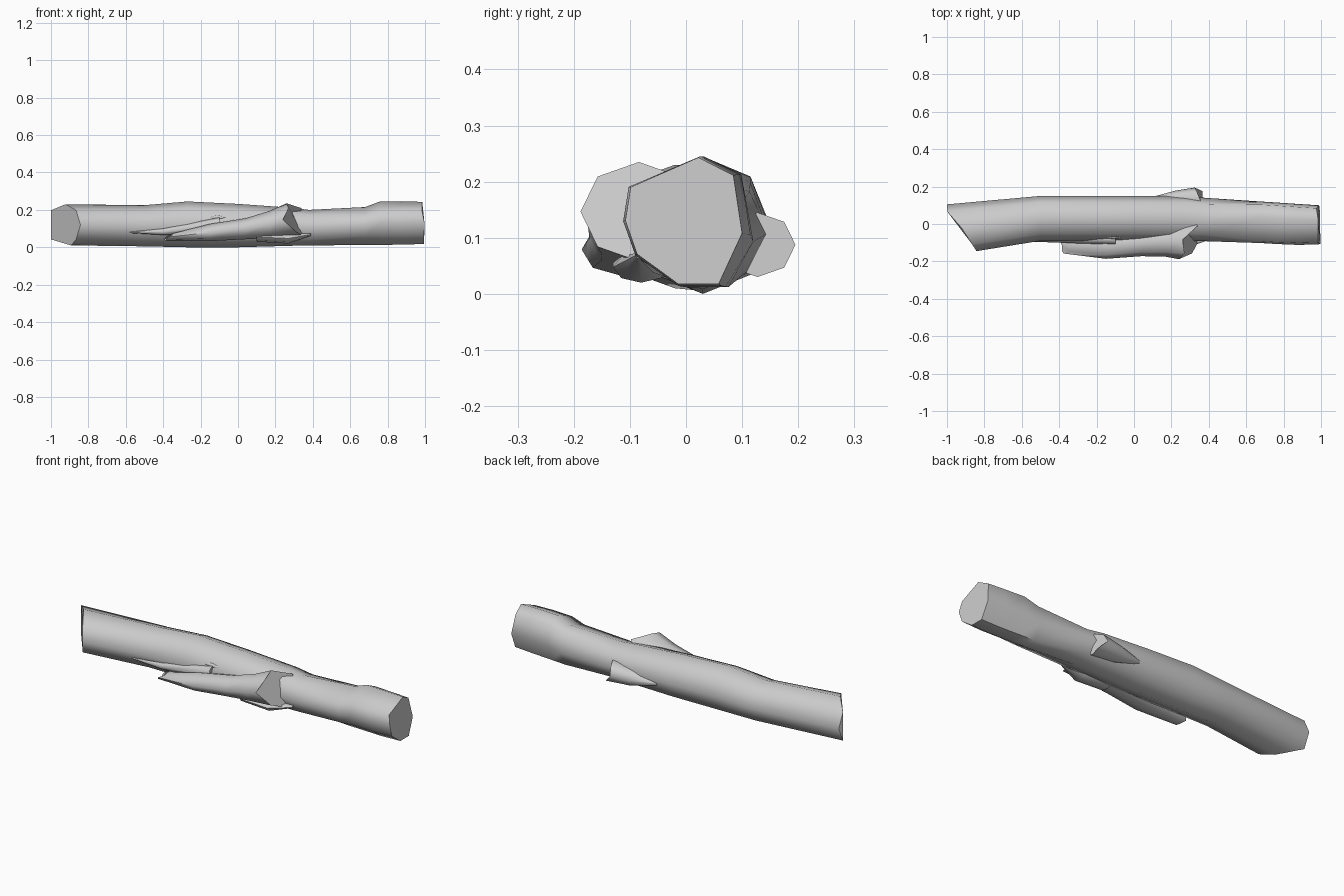
import bpy, math
from mathutils import Vector

if "Cube" in bpy.data.objects:
    bpy.data.objects.remove(bpy.data.objects["Cube"])

OCT = [(math.cos(math.radians(a)), math.sin(math.radians(a)))
       for a in (135, 90, 45, 0, -45, -90, -135, 180)]
# irregular outline of the sawn right end
END = [(-.91, .53), (.25, 1), (.85, .72), (1, -.2), (.6, -1), (-.1, -1), (-.8, -.53), (-1, 0)]


def loft(name, rings):
    """Skin a list of equal-length rings and close both ends."""
    n = len(rings[0])
    verts = [v for r in rings for v in r]
    faces = [(i * n + j, i * n + (j + 1) % n, (i + 1) * n + (j + 1) % n, (i + 1) * n + j)
             for i in range(len(rings) - 1) for j in range(n)]
    faces += [tuple(reversed(range(n))), tuple(range(len(verts) - n, len(verts)))]
    me = bpy.data.meshes.new(name)
    me.from_pydata(verts, [], faces)
    import bmesh
    bm = bmesh.new()
    bm.from_mesh(me)
    bmesh.ops.recalc_face_normals(bm, faces=bm.faces)
    bm.to_mesh(me)
    bm.free()
    ob = bpy.data.objects.new(name, me)
    bpy.context.collection.objects.link(ob)
    bpy.ops.object.select_all(action='DESELECT')
    ob.select_set(True)
    bpy.context.view_layer.objects.active = ob
    bpy.ops.object.shade_smooth_by_angle(angle=math.radians(60))
    return ob


def ring(x, y0, y1, z0, z1, prof=OCT, jag=None):
    """Outline fitted to a y/z box, with optional x offset per point."""
    jag = jag or [0] * 8
    return [Vector((x + dx, (y0 + y1) / 2 + (y1 - y0) / 2 * p, (z0 + z1) / 2 + (z1 - z0) / 2 * q))
            for (p, q), dx in zip(prof, jag)]


# fallen trunk, left end cut at a slant
left = ring(0, -.145, .105, .01, .23)
for v in left:
    v.x = -.935 - .64 * v.y - (.03 if v.y > .05 and v.z < .2 else 0) + (.03 if v.z < .03 else 0)
    v.x = max(v.x, -1)
loft("trunk", [
    left,
    ring(-.5, -.09, .15, .005, .225),
    ring(-.27, -.09, .15, .0, .245),
    ring(.0, -.09, .15, .0, .232),
    ring(.28, -.09, .148, .008, .212),
    ring(.38, -.092, .14, .01, .2),
    ring(.68, -.102, .12, .012, .215, END),
    ring(.76, -.107, .115, .013, .245, END),
    ring(.88, -.112, .107, .014, .245, END),
    ring(.985, -.108, .1, .018, .243, END, [0, 0, -.01, .005, .01, .01, .01, .012])])

# side branch lying along the front, widening into the trunk
loft("front_branch", [
    ring(-.385, -.158, -.075, .035, .075, OCT, [.04, .04, .03, 0, -.01, 0, 0, .01]),
    ring(-.15, -.186, -.05, .033, .125),
    ring(.04, -.172, -.03, .043, .155),
    ring(.17, -.175, -.01, .05, .195),
    ring(.27, -.188, .02, .058, .235, OCT, [.0, -.01, .07, .05, .07, .08, .04, -.03])])

# thin splinter trailing from the branch
loft("bark_splinter", [
    ring(-.58, -.093, -.083, .076, .082),
    ring(-.4, -.1, -.07, .066, .1),
    ring(-.1, -.11, -.05, .075, .16)])

# root flare beneath the branch base
loft("branch_flare", [
    ring(.1, -.13, -.03, .03, .08),
    ring(.27, -.13, -.03, .02, .075),
    ring(.39, -.09, -.07, .062, .075)])

# short broken stub on the back
loft("back_stub", [
    ring(.08, .12, .14, .08, .1),
    ring(.22, .08, .178, .04, .13),
    ring(.335, .06, .195, .03, .145, OCT, [.02, .02, .0, -.01, .03, .03, .02, .02])])

# small knots on the front bark
for name, x, y, z in (("knot_left", -.385, -.053, .168), ("knot_middle", -.11, -.065, .158)):
    loft(name, [ring(x - .045, y - .008, y + .008, z - .005, z + .005),
                ring(x, y - .016, y + .016, z - .012, z + .014),
                ring(x + .045, y - .008, y + .008, z - .005, z + .005)])
